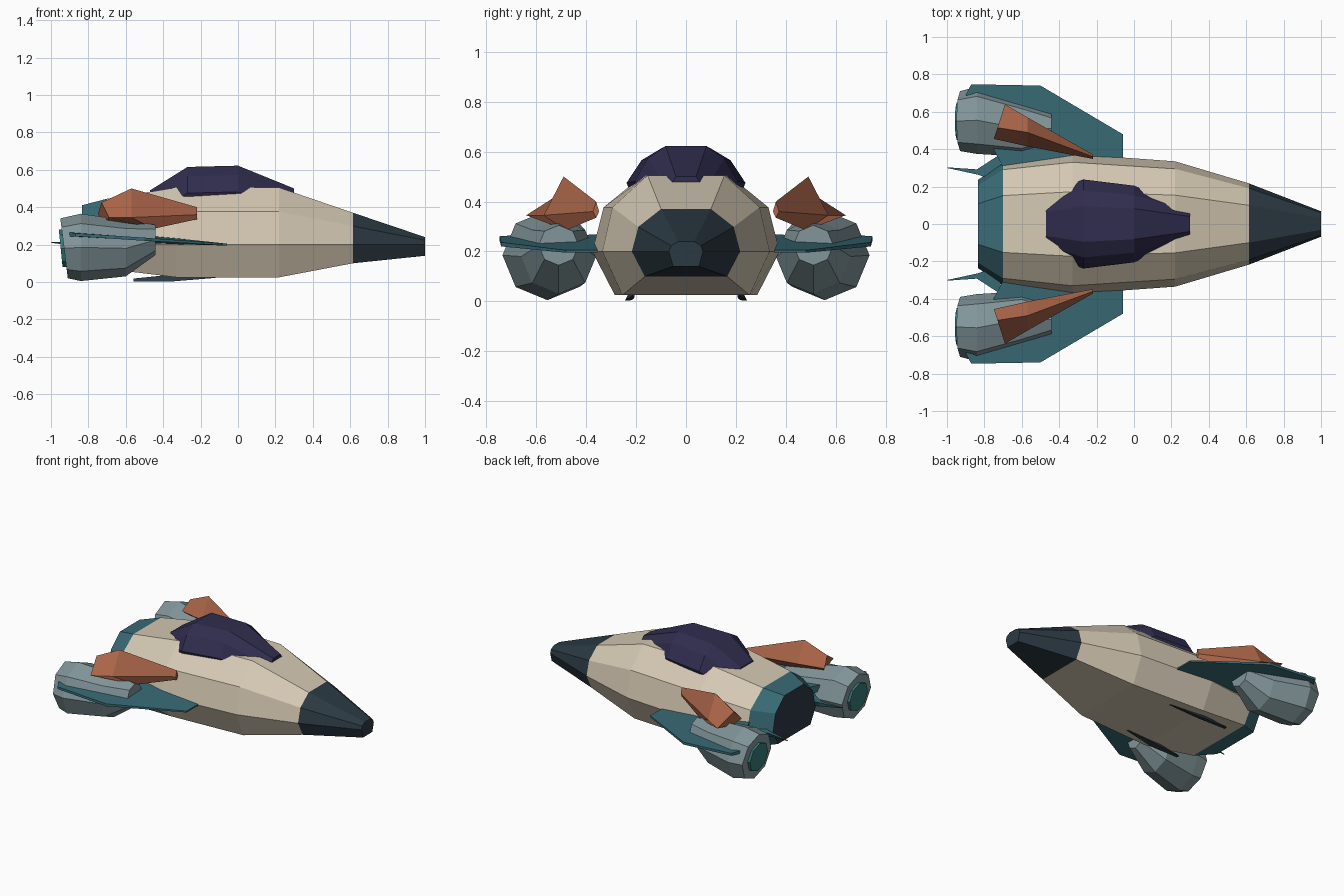
import bpy, bmesh, math
from mathutils import Vector

if "Cube" in bpy.data.objects:
    bpy.data.objects.remove(bpy.data.objects["Cube"])


def material(name, rgb):
    m = bpy.data.materials.new(name)
    m.use_nodes = True
    m.diffuse_color = (*rgb, 1)
    bsdf = m.node_tree.nodes["Principled BSDF"]
    bsdf.inputs["Base Color"].default_value = (*rgb, 1)
    bsdf.inputs["Roughness"].default_value = 0.8
    return m


CREAM = material("cream", (0.66, 0.58, 0.45))
TEAL = material("teal", (0.04, 0.145, 0.18))
NAVY = material("dark navy", (0.024, 0.041, 0.055))
PURPLE = material("dark purple", (0.03, 0.026, 0.078))
RUST = material("rust orange", (0.42, 0.135, 0.068))
GREY = material("blue grey", (0.22, 0.30, 0.32))
GLOW = material("turquoise", (0.035, 0.20, 0.19))


def loft(name, rings, mats, mirror=False, rule=None):
    """Skin a row of equal rings, cap both ends; optionally mirror across y."""
    bm = bmesh.new()
    rows = [[bm.verts.new(p) for p in ring] for ring in rings]
    n = len(rows[0])
    for a, b in zip(rows, rows[1:]):
        for i in range(n):
            j = (i + 1) % n
            bm.faces.new((a[i], a[j], b[j], b[i]))
    bm.faces.new(rows[0])
    bm.faces.new(rows[-1])
    bmesh.ops.recalc_face_normals(bm, faces=bm.faces)
    if rule:
        for f in bm.faces:
            f.material_index = rule(f.calc_center_median())
    mesh = bpy.data.meshes.new(name)
    bm.to_mesh(mesh)
    bm.free()
    ob = bpy.data.objects.new(name, mesh)
    bpy.context.collection.objects.link(ob)
    for m in mats:
        mesh.materials.append(m)
    if mirror:
        mod = ob.modifiers.new("mirror", "MIRROR")
        mod.use_axis = (False, True, False)
        mod.use_mirror_merge = False
    return ob


def both_sides(x, half):
    """Close a half section of (y, z) points into a symmetric ring."""
    return [(x, y, z) for y, z in half] + [(x, -y, z) for y, z in reversed(half)]


# Hull: x, half width, top, bottom
def hull_ring(x, w, top, bottom):
    mid = 0.2
    return both_sides(x, [(0.46 * w, top), (0.88 * w, mid + 0.58 * (top - mid)),
                          (w, mid), (0.76 * w, bottom)])


def hull_colour(c):
    if c.x > 0.62 or c.x < -0.82:
        return 1
    return 2 if c.x < -0.7 else 0


hull_sections = [(-0.835, 0.235, 0.41, 0.10), (-0.70, 0.33, 0.445, 0.07),
                 (-0.33, 0.375, 0.505, 0.025), (0.22, 0.335, 0.505, 0.025),
                 (0.615, 0.217, 0.37, 0.10), (1.0, 0.068, 0.24, 0.14)]
loft("hull", [hull_ring(*s) for s in hull_sections], [CREAM, NAVY, TEAL], rule=hull_colour)


# Canopy: x, half width, top
def canopy_ring(x, w, top):
    return both_sides(x, [(0.4 * w, top), (0.75 * w, top - 0.05),
                          (w, top - 0.14), (0.9 * w, top - 0.2)])


loft("canopy", [canopy_ring(*s) for s in
                [(-0.47, 0.16, 0.49), (-0.27, 0.238, 0.615), (0, 0.205, 0.622),
                 (0.30, 0.10, 0.50)]], [PURPLE])


# Engine nacelles: x, centre y, centre z, radius
def engine_ring(x, cy, cz, r, tilt=0.0, sides=8):
    ring = []
    for i in range(sides):
        a = math.tau * i / sides
        ring.append((x - tilt * math.sin(a), cy + r * math.cos(a), cz + r * math.sin(a)))
    return ring


loft("engine_nacelle", [engine_ring(-0.93, 0.55, 0.18, 0.16, 0.02),
                        engine_ring(-0.84, 0.555, 0.185, 0.18),
                        engine_ring(-0.60, 0.51, 0.18, 0.15),
                        engine_ring(-0.44, 0.51, 0.225, 0.08)], [GREY], mirror=True)
loft("engine_exhaust", [engine_ring(-0.948, 0.55, 0.18, 0.1, 0.01),
                        engine_ring(-0.90, 0.55, 0.18, 0.1, 0.01)], [GLOW], mirror=True)

# Wings: thin plates, thicker at the root, rising to the rear
wing_plan = [(-0.06, 0.26), (-0.06, 0.48), (-0.50, 0.74), (-0.87, 0.747),
             (-0.90, 0.69), (-0.73, 0.36), (-0.66, 0.22)]


def wing_ring(side):
    ring = []
    for x, y in wing_plan:
        thick = 0.008 + 0.04 * max(0, 0.75 - y)
        if x > -0.1:
            thick = 0.005
        ring.append((x, y, 0.2 + 0.065 * (-0.06 - x) + side * thick))
    return ring


loft("wing", [wing_ring(-1), wing_ring(1)], [TEAL], mirror=True)

# Rear spikes beside the tail
loft("tail_spike", [[(-0.72, 0.37, 0.22), (-0.70, 0.22, 0.23), (-0.72, 0.26, 0.17)],
                    [(-0.84, 0.292, 0.22), (-0.84, 0.265, 0.22), (-0.84, 0.275, 0.19)],
                    [(-0.998, 0.303, 0.213), (-0.998, 0.299, 0.213), (-0.998, 0.30, 0.209)]],
     [TEAL], mirror=True)

# Upper fins: rings run top, outer, bottom, inner
loft("upper_fin", [[(-0.73, 0.515, 0.425), (-0.69, 0.64, 0.345),
                    (-0.71, 0.50, 0.32), (-0.75, 0.455, 0.36)],
                   [(-0.57, 0.49, 0.50), (-0.57, 0.57, 0.345),
                    (-0.45, 0.48, 0.285), (-0.57, 0.415, 0.36)],
                   [(-0.22, 0.36, 0.40), (-0.22, 0.372, 0.36),
                    (-0.22, 0.36, 0.335), (-0.22, 0.348, 0.36)]], [RUST], mirror=True)

# Slim skids under the hull
loft("belly_skid", [[(-0.56, 0.245, 0.003), (-0.56, 0.235, 0.018), (-0.56, 0.225, 0.003)],
                    [(-0.35, 0.245, 0.003), (-0.35, 0.225, 0.04), (-0.35, 0.21, 0.01)],
                    [(-0.12, 0.215, 0.022), (-0.12, 0.21, 0.03), (-0.12, 0.205, 0.022)]],
     [NAVY], mirror=True)
